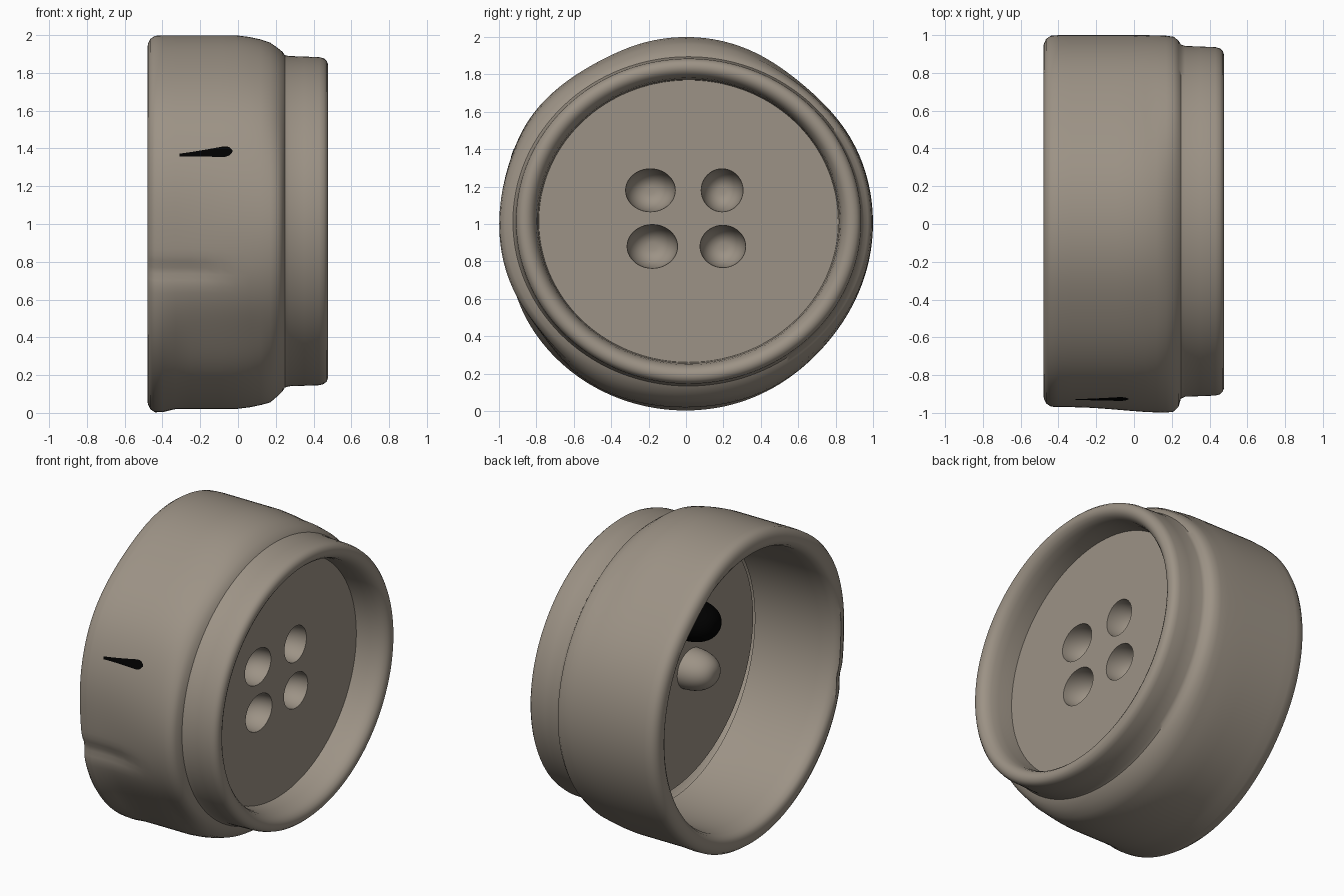
import bpy, bmesh, math
from math import pi, cos, sin, exp

if "Cube" in bpy.data.objects:
    bpy.data.objects.remove(bpy.data.objects["Cube"])

def material(name, rgb):
    m = bpy.data.materials.new(name)
    m.diffuse_color = (*rgb, 1)
    m.use_nodes = True
    m.node_tree.nodes["Principled BSDF"].inputs["Base Color"].default_value = m.diffuse_color
    return m

clay = material("warm grey", (0.335, 0.29, 0.237))
black = material("black", (0.0, 0.0, 0.0))

def smoothstep(a, b, v):
    t = max(0, min(1, (v - a) / (b - a)))
    return t * t * (3 - 2 * t)

def bump(angle, centre, width):
    d = (angle - centre + 180) % 360 - 180
    return exp(-(d / width) ** 2)

def add_object(name, bm, mats):
    me = bpy.data.meshes.new(name)
    bm.to_mesh(me)
    bm.free()
    for m in mats:
        me.materials.append(m)
    ob = bpy.data.objects.new(name, me)
    bpy.context.collection.objects.link(ob)
    bpy.ops.object.select_all(action='DESELECT')
    ob.select_set(True)
    bpy.context.view_layer.objects.active = ob
    bpy.ops.object.shade_smooth_by_angle(angle=math.radians(40))
    return ob

def surface(x, r, deg, outer):
    """Position on the slightly uneven shell at axial x, radius r."""
    a = math.radians(deg)
    if outer:
        w = 1 - smoothstep(0.1, 0.26, x)
        back = 1 - smoothstep(-0.35, 0.2, x)
        r += w * (-0.028 * bump(deg, 50, 20) - 0.014 * bump(deg, 318, 25)
                  - 0.014 * bump(deg, 118, 15) + 0.008 * bump(deg, 146, 12))
        r -= 0.035 * back * bump(deg, 185, 20)
        # dents in the lower front and the underside, and a crease
        r -= 0.03 * w * smoothstep(-0.42, -0.28, x) * bump(deg, 217, 15)
        r -= 0.02 * w * smoothstep(-0.42, -0.34, x) * bump(deg, 270, 25)
        r -= 0.018 * bump(deg, 195, 3) * (1 - smoothstep(-0.2, 0.0, x))
        # softer shoulder at the top and bottom, fuller shoulder in front
        r -= 0.03 * sin(a) ** 2 * smoothstep(-0.02, 0.2, x) * (1 - smoothstep(0.2, 0.27, x))
        r += 0.022 * bump(deg, 190, 35) * smoothstep(0.14, 0.23, x) * (1 - smoothstep(0.235, 0.25, x))
    t = smoothstep(0.14, 0.27, x)
    return (x, r * cos(a) + 0.014 * t, 1 + r * sin(a) * (1 - 0.058 * t) + 0.015 * t)

# shell: from the rear floor round the open back, over the outer wall and
# stepped collar to the rounded lip and the recessed face
outer = [(-0.48, 0.925), (-0.477, 0.955), (-0.465, 0.98), (-0.44, 0.997), (-0.4, 1.0),
         (-0.33, 1.0), (-0.25, 1.0), (-0.17, 1.0), (-0.09, 1.0), (-0.01, 1.0), (0.06, 1.0),
         (0.12, 0.999), (0.17, 0.995), (0.21, 0.983), (0.235, 0.96), (0.248, 0.937),
         (0.27, 0.928), (0.35, 0.925), (0.43, 0.922), (0.455, 0.915), (0.47, 0.9)]
lip = [(0.477, 0.88), (0.475, 0.86), (0.466, 0.842), (0.448, 0.826), (0.42, 0.814),
       (0.37, 0.806), (0.27, 0.80)]
inside = [(0.1, 0.845), (0.04, 0.85), (-0.1, 0.86), (-0.35, 0.865), (-0.43, 0.87),
          (-0.465, 0.885), (-0.477, 0.905)]
bm = bmesh.new()
N = 180
rings = []
for i, (x, r) in enumerate(inside + outer + lip):
    out = len(inside) <= i < len(inside) + len(outer)
    rings.append([bm.verts.new(surface(x, r, 360 * k / N, out)) for k in range(N)])
for a, b in zip(rings, rings[1:]):
    for k in range(N):
        j = (k + 1) % N
        bm.faces.new((a[k], b[k], b[j], a[j]))
bm.normal_update()
mid = max(bm.faces, key=lambda f: f.calc_center_median().y)
if mid.normal.y < 0:
    bmesh.ops.reverse_faces(bm, faces=bm.faces)
add_object("shell", bm, [clay])

# the four dimples: centre y, z, radii and depth
front_cups = [(-0.19, 1.18, 0.133, 0.115, 0.16), (0.193, 1.18, 0.112, 0.115, 0.16),
              (-0.18, 0.88, 0.135, 0.117, 0.16), (0.197, 0.88, 0.122, 0.113, 0.16)]
rear_pegs = [(-0.21, 1.23, 0.14, 0.125, 0.18), (0.193, 1.18, 0.12, 0.12, 0.07),
             (-0.20, 0.92, 0.14, 0.125, 0.18), (0.197, 0.88, 0.12, 0.12, 0.07)]

def loop(bm, x, y, z, ry, rz, n):
    return [bm.verts.new((x, y + ry * cos(2 * pi * k / n), z + rz * sin(2 * pi * k / n)))
            for k in range(n)]

def dished_plate(name, x0, cups, radius, facing, dark=None):
    """Flat round sheet whose four cups are sunk towards -x."""
    bm = bmesh.new()
    n, steps = 40, 12
    rim = loop(bm, x0, 0.012, 1.012, radius, radius * 0.95, 120)
    mouths = [loop(bm, x0, y, z, ry, rz, n) for y, z, ry, rz, d in cups]
    edges = []
    for lp in [rim] + mouths:
        edges += [bm.edges.new((lp[k], lp[(k + 1) % len(lp)])) for k in range(len(lp))]
    bmesh.ops.triangle_fill(bm, edges=edges, use_beauty=True, use_dissolve=False)
    for i, (y, z, ry, rz, d) in enumerate(cups):
        prev = mouths[i]
        for s in range(1, steps):
            a = s / steps * pi / 2
            c = cos(a) ** 0.8
            cur = loop(bm, x0 - d * sin(a), y, z, ry * c, rz * c, n)
            for k in range(n):
                f = bm.faces.new((prev[k], prev[(k + 1) % n], cur[(k + 1) % n], cur[k]))
                f.material_index = int(i == dark)
            prev = cur
        f = bm.faces.new(prev)
        f.material_index = int(i == dark)
    bmesh.ops.recalc_face_normals(bm, faces=bm.faces)
    flat = max(bm.faces, key=lambda f: f.calc_center_median().x)
    if flat.normal.x * facing < 0:
        bmesh.ops.reverse_faces(bm, faces=bm.faces)
    add_object(name, bm, [clay, black])

# recessed face in front, floor with rounded pegs behind
dished_plate("recessed_face", 0.275, front_cups, 0.802, 1)
dished_plate("rear_floor", 0.105, rear_pegs, 0.846, -1, dark=0)

# small dark teardrop mark on the front of the wall
bm = bmesh.new()
rows = []
for i in range(17):
    t = i / 16
    x = -0.31 + 0.28 * t
    h = 0.008 + 0.025 * t ** 1.3
    if t > 0.8:
        h *= math.sqrt(max(0.03, 1 - ((t - 0.8) / 0.2) ** 2))
    zc = 1.365 + 0.02 * t
    row = []
    for s in (-1, -0.5, 0, 0.5, 1):
        deg = 180 - math.degrees(math.asin(zc + s * h - 1))
        row.append(bm.verts.new(surface(x, 1.002, deg, True)))
    rows.append(row)
for a, b in zip(rows, rows[1:]):
    for k in range(4):
        bm.faces.new((a[k], a[k + 1], b[k + 1], b[k]))
bm.normal_update()
if sum(f.normal.y for f in bm.faces) > 0:
    bmesh.ops.reverse_faces(bm, faces=bm.faces)
add_object("dark_mark", bm, [black])
